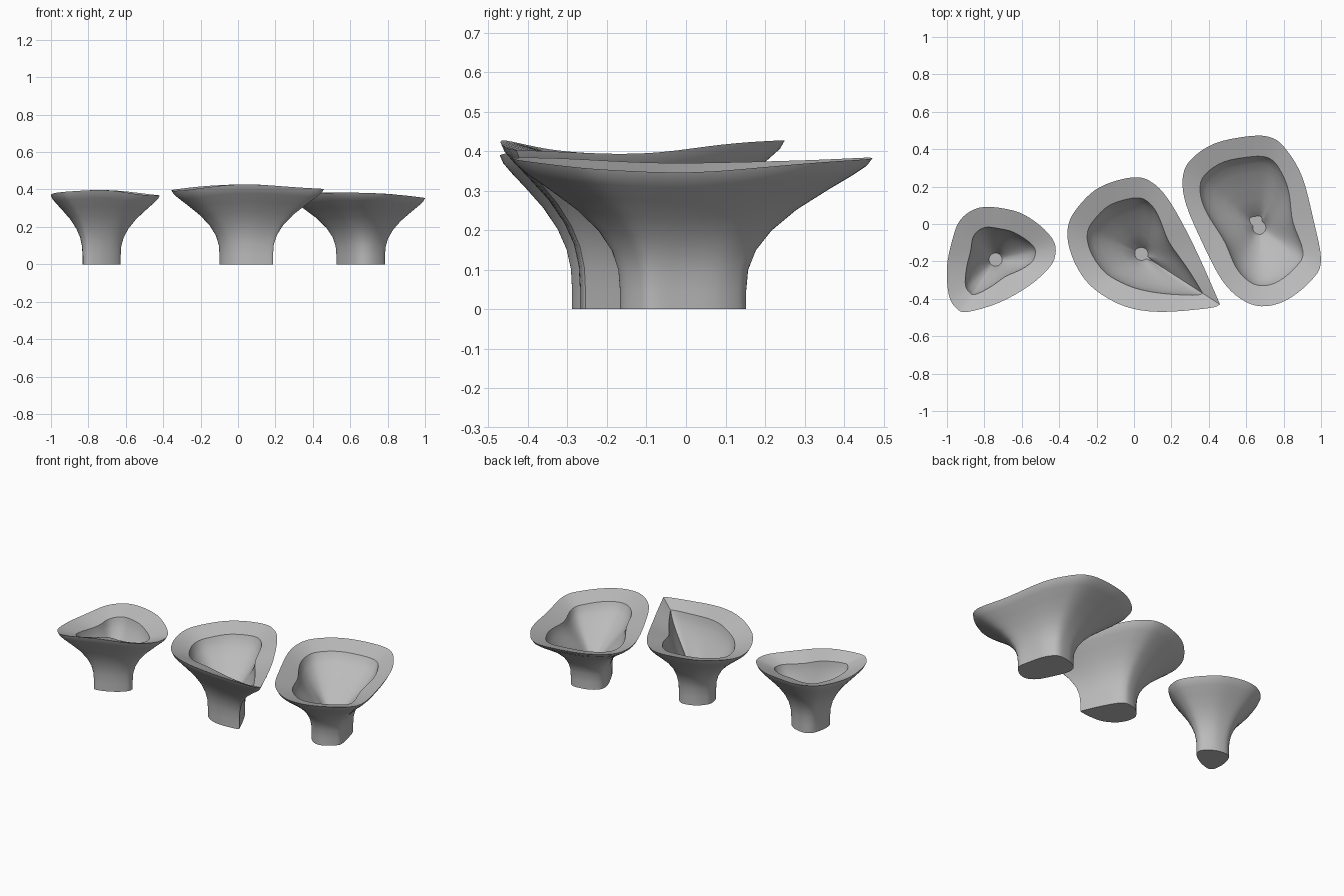
import bpy
import bmesh
import math
from mathutils import Vector

cube = bpy.data.objects.get("Cube")
if cube:
    bpy.data.objects.remove(cube, do_unlink=True)

# One plain grey for every bowl
grey = bpy.data.materials.new("stone_grey")
grey.use_nodes = True
colour = (0.5, 0.5, 0.5, 1)
grey.diffuse_color = colour
shader = next(n for n in grey.node_tree.nodes if n.type == "BSDF_PRINCIPLED")
shader.inputs["Base Color"].default_value = colour

WALL = 0.11          # rim width
RIM_DROP = 0.035     # the rim slopes down inwards
FLOOR = 0.1          # height of the inner floor
PIT = 0.035          # smallest radius of the inner floor
STEM = 0.35          # foot size relative to the rim

# Flaring outer wall: (share of rim radius, share of rim height)
OUTER = [(STEM, 0), (STEM, .12), (.36, .26), (.40, .39), (.48, .52),
         (.61, .66), (.77, .79), (.90, .89), (.97, .95), (1, 1)]
# Hollow: (share from floor edge to rim edge, share of inner height)
INNER = [(1, 1), (.96, .9), (.88, .78), (.72, .62), (.5, .44),
         (.28, .27), (.1, .12), (0, 0)]


def smooth_outline(points, steps=4):
    """Closed Catmull-Rom curve; a repeated point gives a sharp corner."""
    points = [Vector(p) for p in points]
    count = len(points)
    result = []
    for i in range(count):
        a, b, c, d = (points[(i + k) % count] for k in (-1, 0, 1, 2))
        if (c - b).length < 1e-6:
            continue
        for step in range(steps):
            t = step / steps
            result.append(0.5 * (2 * b + (c - a) * t
                                 + (2 * a - 5 * b + 4 * c - d) * t ** 2
                                 + (3 * b - a - 3 * c + d) * t ** 3))
    return result


def make_bowl(name, centre, outline, height, wave, tilt=0):
    """Lofts foot, flared wall, sloping rim and hollow through rings."""
    centre = Vector(centre)
    spokes = [p - centre for p in smooth_outline(outline)]

    def rim_height(spoke):
        angle = math.atan2(spoke.y, spoke.x)
        return height - wave * math.cos(2 * angle) - tilt * math.cos(angle)

    def place(spoke, radius, z):
        flat = centre + spoke.normalized() * radius
        return (flat.x, flat.y, z)

    rings = []
    for share, level in OUTER:
        rings.append([place(s, s.length * share, rim_height(s) * level)
                      for s in spokes])
    for share, level in INNER:
        ring = []
        for s in spokes:
            low = max(PIT, s.length * STEM - WALL)
            high = s.length - WALL
            top = rim_height(s) - RIM_DROP
            ring.append(place(s, low + (high - low) * share,
                              FLOOR + (top - FLOOR) * level))
        rings.append(ring)

    bm = bmesh.new()
    loops = [[bm.verts.new(p) for p in ring] for ring in rings]
    count = len(spokes)
    for lower, upper in zip(loops, loops[1:]):
        for i in range(count):
            j = (i + 1) % count
            bm.faces.new((lower[i], lower[j], upper[j], upper[i]))
    bm.faces.new(loops[0])
    bm.faces.new(loops[-1])
    bmesh.ops.recalc_face_normals(bm, faces=bm.faces[:])

    mesh = bpy.data.meshes.new(name)
    bm.to_mesh(mesh)
    bm.free()
    mesh.materials.append(grey)
    bowl = bpy.data.objects.new(name, mesh)
    bpy.context.collection.objects.link(bowl)
    bpy.ops.object.select_all(action="DESELECT")
    bowl.select_set(True)
    bpy.context.view_layer.objects.active = bowl
    bpy.ops.object.shade_smooth_by_angle(angle=math.radians(35))


# Small rounded three-sided bowl
small_rim = [(-1, -.23), (-.97, -.08), (-.93, .02), (-.85, .08), (-.75, .09),
             (-.61, .06), (-.5, -.01), (-.43, -.09), (-.42, -.16),
             (-.45, -.23), (-.56, -.33), (-.72, -.42), (-.89, -.47),
             (-.95, -.45), (-.99, -.38)]
make_bowl("small_bowl", (-.74, -.19), small_rim, .382, .015)

# Middle bowl with one sharp corner
middle_rim = [(-.35, -.11), (-.35, 0), (-.3, .09), (-.21, .18), (-.1, .23),
              (.02, .25), (.1, .22), (.17, .15), (.25, .02), (.35, -.18),
              (.46, -.43), (.46, -.43), (.4, -.45), (.14, -.47),
              (-.05, -.44), (-.21, -.35), (-.3, -.24)]
make_bowl("middle_bowl", (.04, -.16), middle_rim, .41, .017)

# Large long bowl
large_rim = [(.26, .24), (.3, .34), (.43, .43), (.62, .47), (.74, .46),
             (.82, .39), (.9, .25), (.96, .02), (1, -.2), (.94, -.31),
             (.81, -.41), (.68, -.44), (.57, -.4), (.47, -.3),
             (.37, -.11), (.28, .1)]
make_bowl("large_bowl", (.67, -.02), large_rim, .37, .012, .012)
